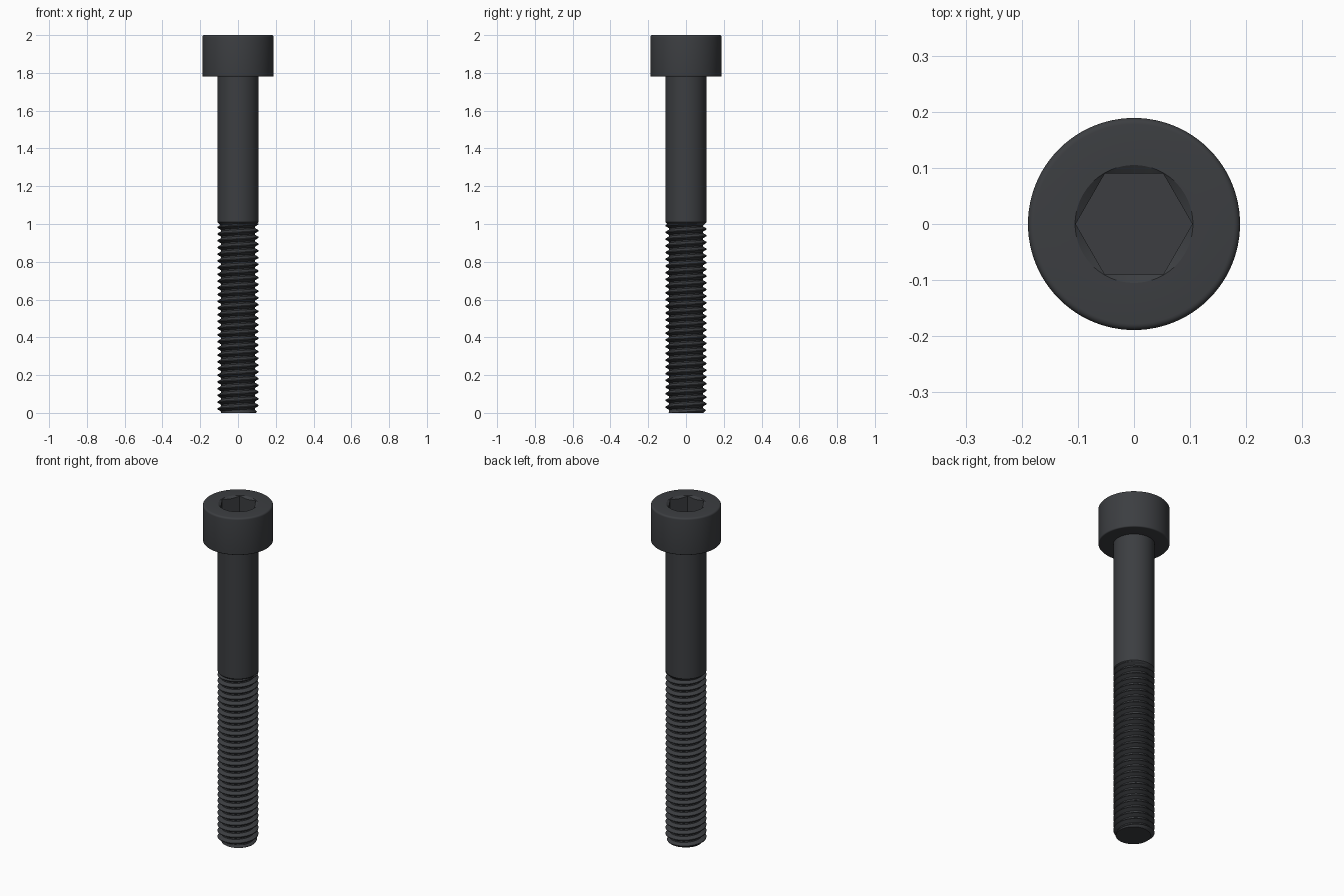
import bpy, bmesh, math

if "Cube" in bpy.data.objects:
    bpy.data.objects.remove(bpy.data.objects["Cube"])

N = 96                       # segments around
R, ROOT = 0.1095, 0.089      # shank / thread crest radius, thread root radius
PITCH = 0.0356
HEAD_R, HEAD_Z = 0.189, 1.78
TAU = 2 * math.pi

mat = bpy.data.materials.new("black_oxide")
mat.diffuse_color = (0.045, 0.048, 0.053, 1)
mat.use_nodes = True
mat.node_tree.nodes["Principled BSDF"].inputs["Base Color"].default_value = mat.diffuse_color


def finish(bm, name, angle=25):
    me = bpy.data.meshes.new(name)
    bm.to_mesh(me)
    bm.free()
    ob = bpy.data.objects.new(name, me)
    bpy.context.collection.objects.link(ob)
    me.materials.append(mat)
    bpy.ops.object.select_all(action='DESELECT')
    ob.select_set(True)
    bpy.context.view_layer.objects.active = ob
    bpy.ops.object.shade_smooth_by_angle(angle=math.radians(angle))
    return ob


def loft(name, rings, cap_end=False):
    """Stack rings; each is an (r, z) pair or a function of angle giving one."""
    bm = bmesh.new()
    loops = []
    for ring in rings:
        loop = []
        for i in range(N):
            a = TAU * i / N
            r, z = ring(a) if callable(ring) else ring
            loop.append(bm.verts.new((r * math.cos(a), r * math.sin(a), z)))
        loops.append(loop)
    for lo, hi in zip(loops, loops[1:]):
        for i in range(N):
            j = (i + 1) % N
            bm.faces.new((lo[i], lo[j], hi[j], hi[i]))
    if cap_end:
        bm.faces.new(loops[-1])
    return finish(bm, name)


def fillet(r, z, rad, start, steps=5):
    """Quarter-round profile points about centre (r, z)."""
    return [(r + rad * math.cos(start + math.pi / 2 * k / steps),
             z + rad * math.sin(start + math.pi / 2 * k / steps)) for k in range(steps + 1)]


# Head with rounded rims and a countersunk hexagonal socket
FLAT = 0.09
CORNER = FLAT / math.cos(math.pi / 6)


def hex_r(a):
    return FLAT / math.cos(a % (math.pi / 3) - math.pi / 6)


def hex_top(a):
    return hex_r(a), 1.999 - (CORNER + 0.001 - hex_r(a)) * 0.6


def hex_floor(a):
    return hex_r(a), 1.885


loft("socket_head",
     [(R, HEAD_Z)]
     + fillet(HEAD_R - 0.007, HEAD_Z + 0.007, 0.007, -math.pi / 2)
     + fillet(HEAD_R - 0.011, 2 - 0.011, 0.011, 0)
     + [(CORNER + 0.001, 2.0), hex_top, hex_floor], cap_end=True)

# Plain shank, tapering into the thread runout
loft("shank", [(ROOT, 0.99), (R, 1.01), (R, HEAD_Z)])

# Helical thread: a trapezoid profile swept up the helix, then cut flat at both ends
S = 64
profile = [(0, ROOT), (0.20, ROOT), (0.54, R), (0.66, R)]
turns = int(1.0 / PITCH) + 5
bm = bmesh.new()
grid = []
for i in range(turns * S + 1):
    a = TAU * i / S
    row = []
    for u, r in profile:
        z = PITCH * (i / S + u - 2.5)
        r = min(r, max(0.06, 0.096 + 0.7 * z))     # chamfered tip
        row.append(bm.verts.new((r * math.cos(a), r * math.sin(a), z)))
    grid.append(row)
for i in range((turns - 1) * S):
    lo = grid[i] + [grid[i + S][0]]
    hi = grid[i + 1] + [grid[i + 1 + S][0]]
    for k in range(4):
        bm.faces.new((lo[k], hi[k], hi[k + 1], lo[k + 1]))
for z, n in ((1.003, 1), (0.0, -1)):
    cut = bmesh.ops.bisect_plane(bm, geom=bm.verts[:] + bm.edges[:] + bm.faces[:],
                                 plane_co=(0, 0, z), plane_no=(0, 0, n), clear_outer=True)
loose = [v for v in bm.verts if not v.link_faces]
bmesh.ops.delete(bm, geom=loose, context='VERTS')
rim = [e for e in bm.edges if e.is_boundary and all(abs(v.co.z) < 1e-5 for v in e.verts)]
bmesh.ops.edgeloop_fill(bm, edges=rim)
bmesh.ops.recalc_face_normals(bm, faces=bm.faces[:])
finish(bm, "thread")
